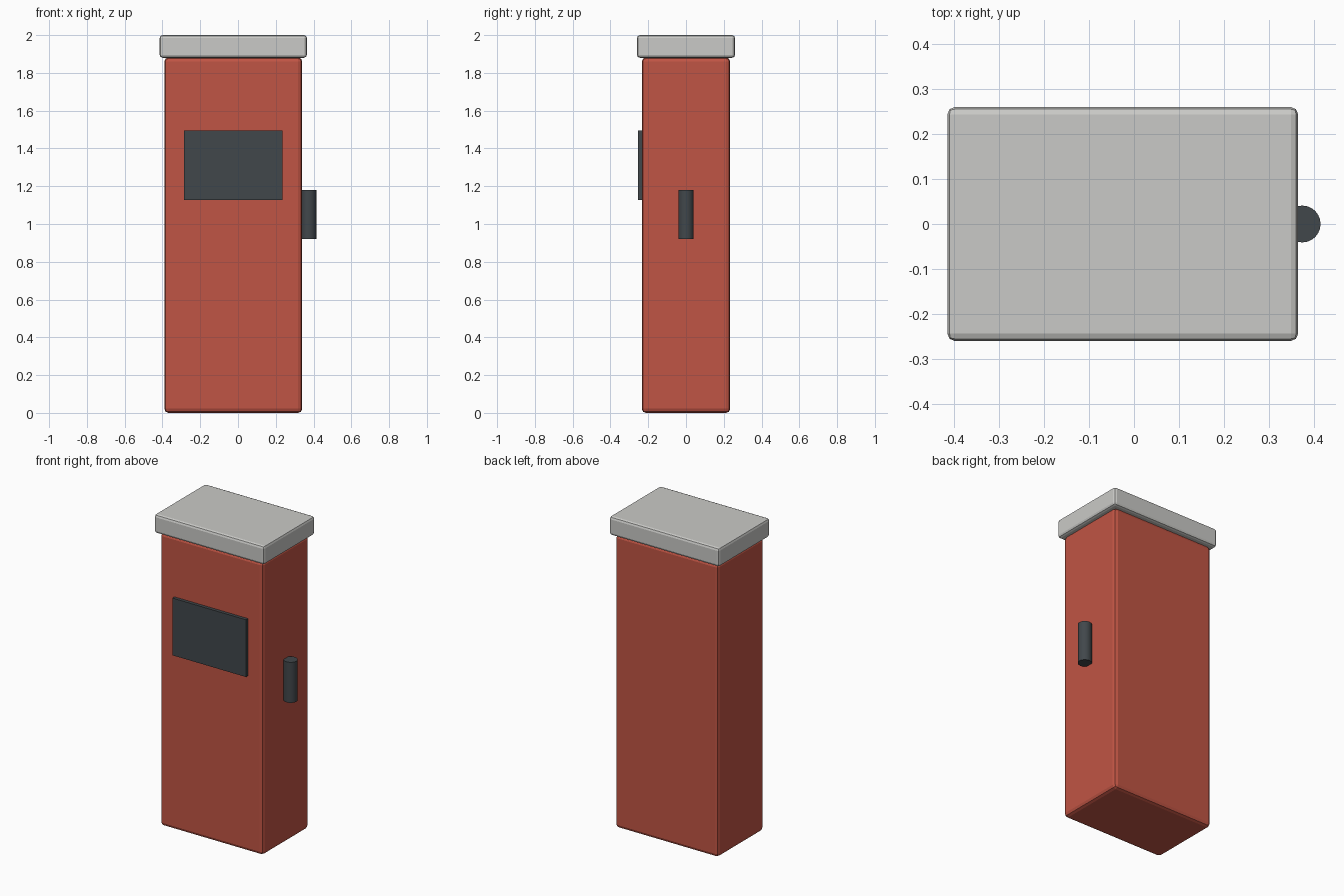
import bpy

default_cube = bpy.data.objects.get("Cube")
if default_cube:
    bpy.data.objects.remove(default_cube, do_unlink=True)


def make_material(name, rgb):
    mat = bpy.data.materials.new(name)
    mat.use_nodes = True
    colour = (*rgb, 1.0)
    mat.diffuse_color = colour
    mat.node_tree.nodes["Principled BSDF"].inputs["Base Color"].default_value = colour
    return mat


def add_box(name, low, high, mat, bevel=0.0):
    """Box between two corners, with optional rounded edges."""
    bpy.ops.mesh.primitive_cube_add(
        size=1, location=[(a + b) / 2 for a, b in zip(low, high)])
    obj = bpy.context.object
    obj.name = name
    obj.scale = [b - a for a, b in zip(low, high)]
    bpy.ops.object.transform_apply(location=False, rotation=False, scale=True)
    obj.data.materials.append(mat)
    if bevel:
        mod = obj.modifiers.new("rounded_edges", "BEVEL")
        mod.width = bevel
        mod.segments = 2
    return obj


red = make_material("brick red", (0.53, 0.09, 0.058))
grey = make_material("light grey", (0.59, 0.59, 0.57))
dark = make_material("dark slate", (0.053, 0.063, 0.07))

# Cabinet body and its overhanging lid
add_box("body", (-0.39, -0.234, 0), (0.34, 0.234, 1.882), red, 0.022)
add_box("lid", (-0.415, -0.26, 1.88), (0.365, 0.26, 2.0), grey, 0.016)

# Display panel on the front
add_box("display_panel", (-0.287, -0.255, 1.128), (0.235, -0.225, 1.495), dark)

# Upright round handle on the left side
bpy.ops.mesh.primitive_cylinder_add(
    vertices=24, radius=0.041, depth=0.26, location=(0.374, 0, 1.051))
handle = bpy.context.object
handle.name = "side_handle"
handle.data.materials.append(dark)
bpy.ops.object.shade_smooth_by_angle()
